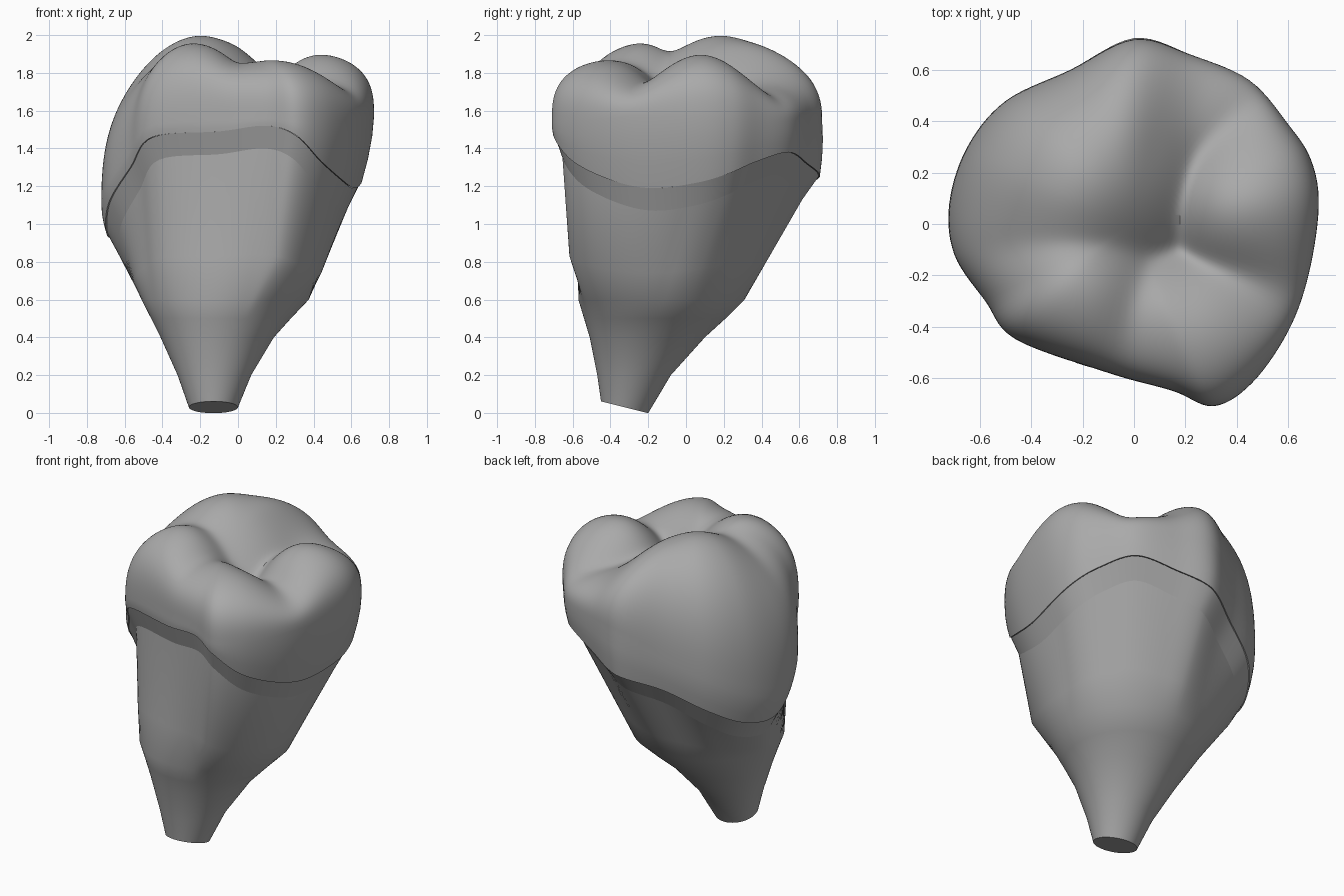
import bpy
import bmesh
import math
from mathutils import Vector

if "Cube" in bpy.data.objects:
    bpy.data.objects.remove(bpy.data.objects["Cube"], do_unlink=True)

# Outline of the crown: x, y, margin height, height of widest bulge
OUTLINE = [Vector(p) for p in (
    (.72, .07, 1.22, 1.57), (.69, .25, 1.27, 1.55), (.6, .39, 1.33, 1.54),
    (.45, .56, 1.38, 1.53), (.22, .66, 1.32, 1.53), (0, .72, 1.25, 1.52),
    (-.25, .6, 1.17, 1.38), (-.5, .48, 1.05, 1.25), (-.65, .3, .95, 1.14),
    (-.72, .08, .94, 1.08), (-.7, -.12, 1.11, 1.19), (-.58, -.3, 1.3, 1.37),
    (-.46, -.45, 1.46, 1.52), (-.1, -.58, 1.49, 1.55), (.15, -.65, 1.52, 1.56),
    (.31, -.71, 1.47, 1.54), (.46, -.62, 1.33, 1.54), (.6, -.42, 1.23, 1.56),
    (.68, -.2, 1.19, 1.57))]

# Cusps of the chewing surface: x, y, height, steepness
CUSPS = ((-.3, .25, 2.04, 1.15), (-.2, .42, 2.02, 2), (-.3, -.3, 2.01, 1.9),
         (.08, -.4, 1.88, 2.6), (.28, -.48, 1.92, 2), (.48, .08, 1.95, 2.6),
         (.22, .42, 1.76, 2.5), (.48, -.24, 1.77, 2))

# Root sections: height, centre x, centre y, radius x, radius y
ROOT = ((.03, -.13, -.325, .13, .125), (.2, -.125, -.275, .195, .195),
        (.4, -.11, -.205, .3, .305), (.5, -.09, -.165, .37, .375),
        (.6, -.068, -.13, .443, .44))

FRONT_FACET = Vector((-.17, -.98))


def closed_spline(points, steps):
    """Catmull-Rom loop through the points."""
    out, n = [], len(points)
    for i in range(n):
        a, b, c, d = (points[(i + k) % n] for k in (-1, 0, 1, 2))
        for s in range(steps):
            t = s / steps
            out.append(b + (c - a) * (t / 2)
                       + (a * 2 - b * 5 + c * 4 - d) * (t * t / 2)
                       + (b * 3 - a - c * 3 + d) * (t ** 3 / 2))
    return out


def loft(name, rings, material, cap=False):
    """Skin a stack of equal rings."""
    bm = bmesh.new()
    rows = [[bm.verts.new(p) for p in ring] for ring in rings]
    n = len(rows[0])
    for low, high in zip(rows, rows[1:]):
        for i in range(n):
            j = (i + 1) % n
            bm.faces.new((low[i], low[j], high[j], high[i]))
    if cap:
        bm.faces.new(rows[0][::-1])
    bmesh.ops.remove_doubles(bm, verts=bm.verts, dist=.0005)
    bmesh.ops.recalc_face_normals(bm, faces=bm.faces)
    mesh = bpy.data.meshes.new(name)
    bm.to_mesh(mesh)
    bm.free()
    mesh.materials.append(material)
    obj = bpy.data.objects.new(name, mesh)
    bpy.context.collection.objects.link(obj)
    bpy.ops.object.select_all(action="DESELECT")
    obj.select_set(True)
    bpy.context.view_layer.objects.active = obj
    bpy.ops.object.shade_smooth_by_angle(angle=math.radians(35))


def cusp_height(x, y):
    """Soft maximum of the cusps, leaving grooves between them."""
    sharp = 26
    total = sum(math.exp(sharp * (h - k * ((x - cx) ** 2 + (y - cy) ** 2) - 2))
                for cx, cy, h, k in CUSPS)
    return 2 + math.log(total) / sharp


def margin_point(p, inset=1, drop=0):
    """Crown edge, tucked in below the bulge on the two sides."""
    side = abs(p.x) / math.hypot(p.x, p.y)
    s = (1 - (.06 + .2 * side) * (p.w - p.z)) * inset
    return Vector((p.x * s, p.y * s, p.z - drop))


def crown_point(p, f):
    """Rounded wall running over into the chewing surface."""
    out = Vector((p.x, p.y)).normalized()
    n = 2.75 + .22 * out.x + .8 * max(0, out.dot(FRONT_FACET)) ** 8
    rise = (1 - f ** n) ** (1 / n)
    g = f / (1 + (f / .67) ** 4) ** .25
    top = cusp_height(p.x * g, p.y * g)
    return Vector((p.x * f, p.y * f, p.w + (top - p.w) * rise))


def root_point(p, section):
    z, cx, cy, rx, ry = section
    x, y = Vector((p.x, p.y)).normalized()
    tilt = .25 * y * ry if z < .1 else 0
    return Vector((cx + x * rx, cy + y * ry, z - tilt))


def make_material(name, value):
    mat = bpy.data.materials.new(name)
    mat.use_nodes = True
    colour = (value, value, value, 1)
    mat.diffuse_color = colour
    mat.node_tree.nodes["Principled BSDF"].inputs["Base Color"].default_value = colour
    return mat


grey = make_material("plain grey", .4)
loop = closed_spline(OUTLINE, 7)

# Crown: under-lip, wall up to the bulge, then the dome
STEPS = 56
crown = [[margin_point(p, .9, -.03) for p in loop],
         [margin_point(p) for p in loop]]
for t in (.35, .7):
    crown.append([margin_point(p).lerp(
        Vector((p.x, p.y, p.w)), t) + Vector((p.x, p.y, 0)) * .04 * (p.w - p.z)
        for p in loop])
for i in range(STEPS + 1):
    f = math.cos(math.pi / 2 * i / STEPS)
    crown.append([crown_point(p, f) for p in loop])
loft("crown", crown, grey)

# Root and prepared stump, with a fuller front
root = [[root_point(p, s) for p in loop] for s in ROOT]
shoulder = [margin_point(p, .9 - .03 * p.y / .71, .12) for p in loop]
middle = []
for p, a, b in zip(loop, root[-1], shoulder):
    q = a.lerp(b, .3)
    fuller = a.lerp(b, .3 + .38 * max(0, -p.y / .71))
    middle.append(Vector((fuller.x, fuller.y, q.z)))
loft("root", root + [middle, shoulder], grey, cap=True)

# Sloping collar under the crown edge
loft("collar", [shoulder, [margin_point(p, .99) for p in loop]], grey)
